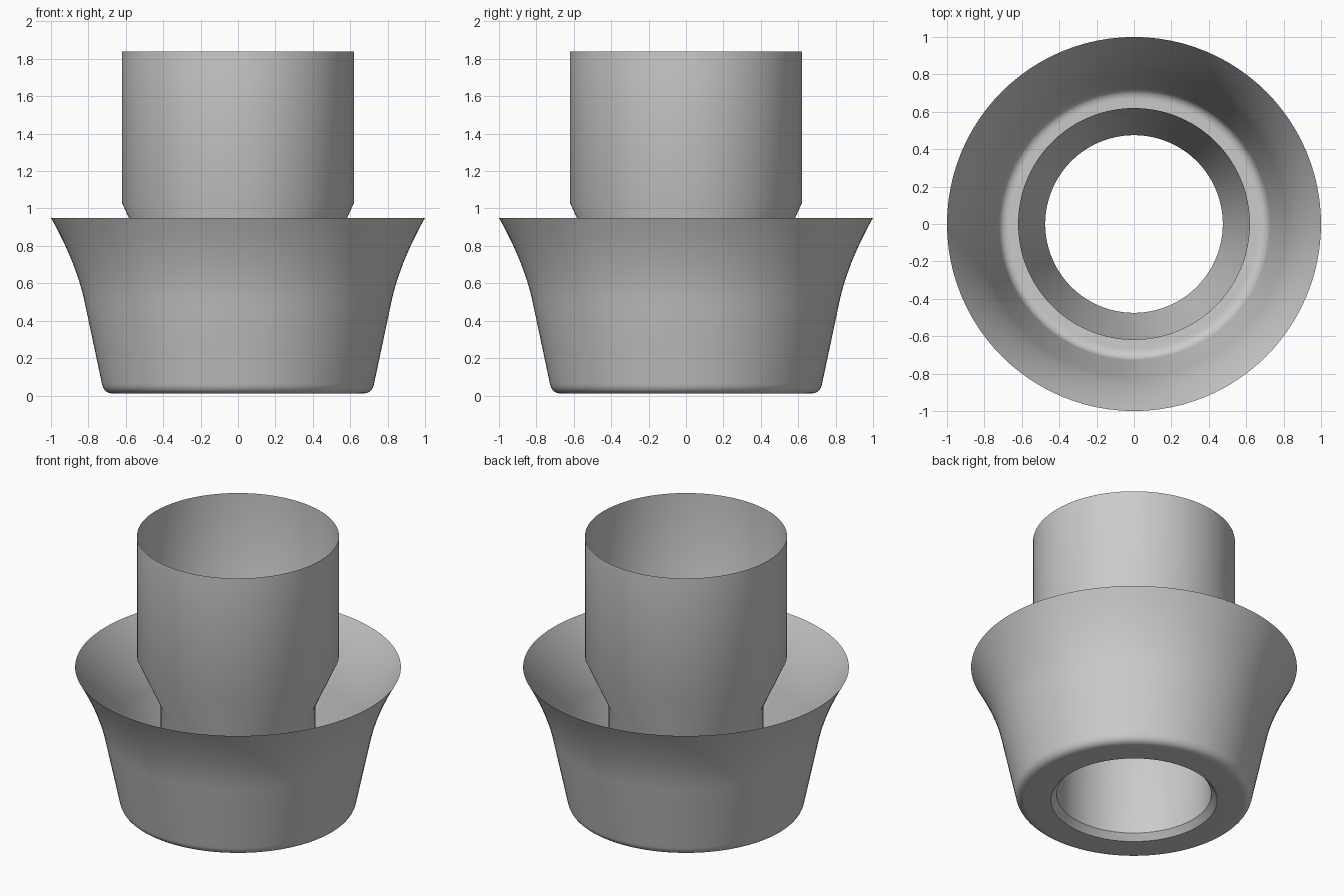
import bpy
import bmesh
import math
from mathutils import Vector

SEGMENTS = 96

cube = bpy.data.objects.get("Cube")
if cube:
    bpy.data.objects.remove(cube, do_unlink=True)

grey = bpy.data.materials.new("plain_grey")
grey.use_nodes = True
colour = (0.6, 0.6, 0.6, 1)
grey.diffuse_color = colour
grey.node_tree.nodes["Principled BSDF"].inputs["Base Color"].default_value = colour


def bezier(a, b, c, steps):
    """Points on a quadratic curve from a to c, pulled towards b."""
    a, b, c = Vector(a), Vector(b), Vector(c)
    ts = [i / steps for i in range(steps + 1)]
    return [tuple(a * (1 - t) ** 2 + b * 2 * t * (1 - t) + c * t * t) for t in ts]


def lathe(name, profile):
    """Spin a (radius, height) profile around the z axis."""
    bm = bmesh.new()
    verts = [bm.verts.new((r, 0, z)) for r, z in profile]
    edges = [bm.edges.new(pair) for pair in zip(verts, verts[1:])]
    bmesh.ops.spin(bm, geom=verts + edges, cent=(0, 0, 0), axis=(0, 0, 1),
                   angle=math.tau, steps=SEGMENTS)
    bmesh.ops.remove_doubles(bm, verts=bm.verts, dist=0.0005)
    bmesh.ops.recalc_face_normals(bm, faces=bm.faces)
    mesh = bpy.data.meshes.new(name)
    bm.to_mesh(mesh)
    bm.free()
    mesh.materials.append(grey)
    obj = bpy.data.objects.new(name, mesh)
    bpy.context.collection.objects.link(obj)
    bpy.ops.object.select_all(action="DESELECT")
    obj.select_set(True)
    bpy.context.view_layer.objects.active = obj
    bpy.ops.object.shade_smooth_by_angle(angle=math.radians(32))
    return obj


BASE = 0.01

# Flared outer bowl: rim curve, tapered wall, rounded foot, flat floor
flare = bezier((1.0, 0.95), (0.865, 0.71), (0.82, 0.5), 12)
foot = bezier((0.728, 0.065), (0.718, BASE), (0.665, BASE), 8)
lathe("flared_bowl", flare + foot + [(0.51, BASE)])

# Inner pipe: chamfered mouth, narrow neck, funnel, wide upper tube
lathe("inner_pipe", [(0.51, BASE), (0.475, 0.05), (0.475, 0.71),
                     (0.62, 1.03), (0.62, 1.84)])
